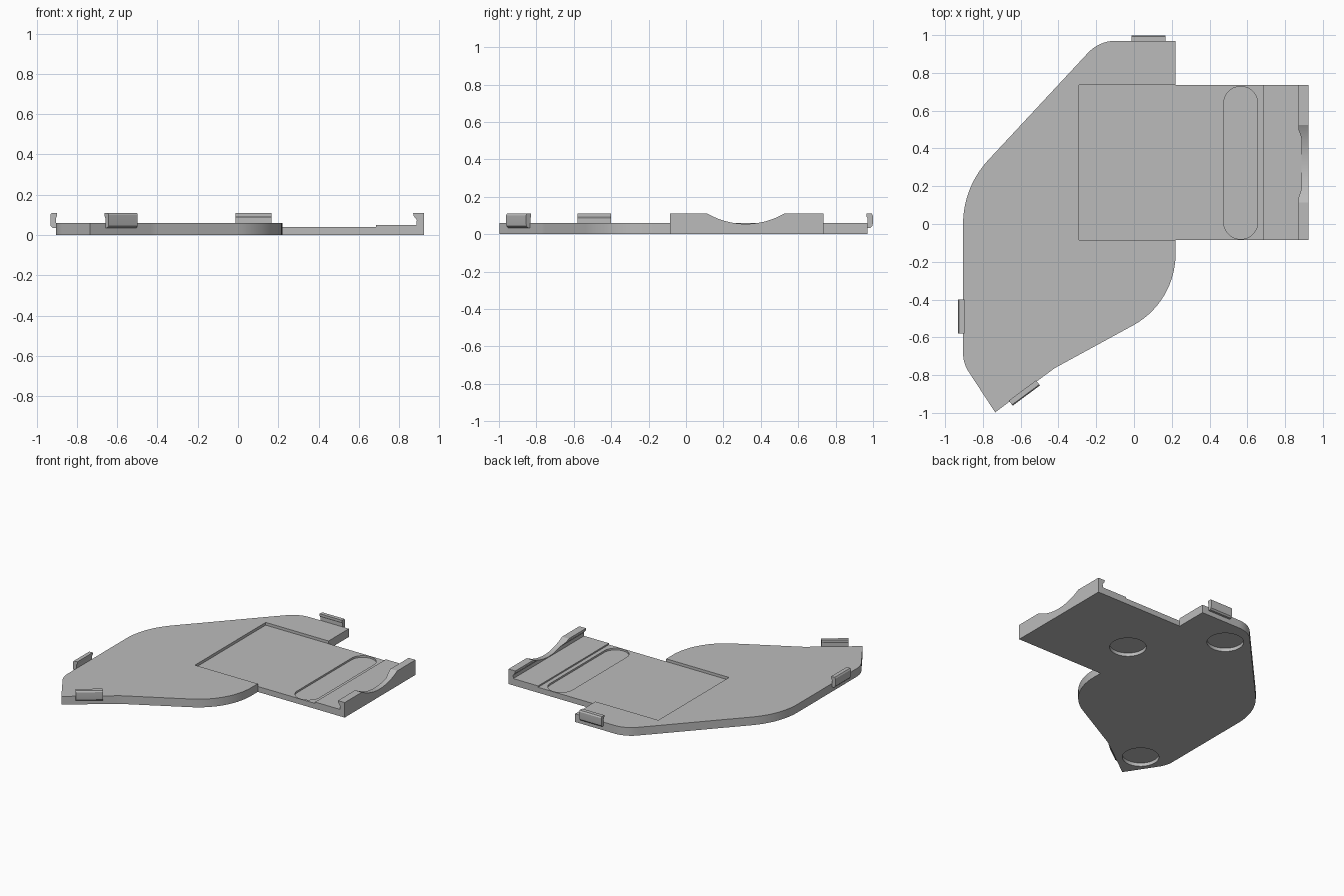
import bpy, bmesh, math
from mathutils import Vector, Matrix

if "Cube" in bpy.data.objects:
    bpy.data.objects.remove(bpy.data.objects["Cube"], do_unlink=True)

grey = bpy.data.materials.new("plain_grey")
grey.use_nodes = True
GREY = (0.5, 0.5, 0.5, 1)
grey.diffuse_color = GREY
grey.node_tree.nodes["Principled BSDF"].inputs["Base Color"].default_value = GREY


def prism(name, points, sweep):
    """Closed solid made by sweeping a flat outline along a vector."""
    bm = bmesh.new()
    face = bm.faces.new([bm.verts.new(p) for p in points])
    new = bmesh.ops.extrude_face_region(bm, geom=[face])["geom"]
    bmesh.ops.translate(bm, vec=sweep, verts=[v for v in new if isinstance(v, bmesh.types.BMVert)])
    bmesh.ops.recalc_face_normals(bm, faces=bm.faces)
    mesh = bpy.data.meshes.new(name)
    bm.to_mesh(mesh)
    bm.free()
    mesh.materials.append(grey)
    obj = bpy.data.objects.new(name, mesh)
    bpy.context.collection.objects.link(obj)
    return obj


def fillet(corners, steps=14):
    """Outline from (x, y, radius) corners, with true arcs."""
    out = []
    for i, (x, y, r) in enumerate(corners):
        p = Vector((x, y))
        if r == 0:
            out.append(p)
            continue
        a = (Vector(corners[i - 1][:2]) - p).normalized()
        b = (Vector(corners[(i + 1) % len(corners)][:2]) - p).normalized()
        half = a.angle(b) / 2
        centre = p + (a + b).normalized() * r / math.sin(half)
        start = p + a * r / math.tan(half) - centre
        end = p + b * r / math.tan(half) - centre
        turn = math.atan2(start.cross(end), start.dot(end))
        out += [centre + Matrix.Rotation(turn * k / steps, 2) @ start for k in range(steps + 1)]
    return out


def circle(r, n=48):
    return [(r * math.cos(math.tau * k / n), r * math.sin(math.tau * k / n)) for k in range(n)]


def combine(target, other, operation):
    mod = target.modifiers.new(operation, 'BOOLEAN')
    mod.operation, mod.solver, mod.object = operation, 'EXACT', other
    bpy.context.view_layer.objects.active = target
    bpy.ops.object.modifier_apply(modifier=mod.name)
    bpy.data.objects.remove(other, do_unlink=True)


def smooth(obj):
    bpy.ops.object.select_all(action='DESELECT')
    obj.select_set(True)
    bpy.context.view_layer.objects.active = obj
    bpy.ops.object.shade_smooth_by_angle(angle=math.radians(25))


Y0, Y1 = -0.085, 0.735      # tray sides
FLOOR = 0.04                # tray floor height

# Main plate
outline = fillet([(0.22, 0.97, 0), (-0.184, 0.97, 0.2), (-0.905, 0.195, 0.5),
                  (-0.905, -0.737, 0.18), (-0.735, -0.997, 0),
                  (-0.42, -0.763, 0.3), (0.22, -0.414, 0.43)])
plate = prism("base_plate", [(p.x, p.y, 0) for p in outline], (0, 0, 0.06))

# Sunken tray bed in the plate
bed = prism("bed_cutter", [(x, y, FLOOR) for x, y in
            [(-0.29, Y0), (0.5, Y0), (0.5, Y1), (-0.29, Y1)]], (0, 0, 0.1))
combine(plate, bed, 'DIFFERENCE')

# Tray extension with raised step and hooked end lip
section = [(0.1, 0), (0.925, 0), (0.925, 0.11), (0.87, 0.11), (0.872, 0.095),
           (0.888, 0.075), (0.886, 0.05), (0.685, 0.05), (0.685, FLOOR), (0.1, FLOOR)]
tray = prism("tray", [(x, Y0, z) for x, z in section], (0, Y1 - Y0, 0))

# Finger dip in the lip
dip = prism("dip_cutter", [(0.8, 0.32 + y, 0.465 + z) for y, z in circle(0.41, 120)], (0.3, 0, 0))
combine(tray, dip, 'DIFFERENCE')
combine(plate, tray, 'UNION')

# Rounded slot across the tray
slot = fillet([(0.475, -0.08, 0.0899), (0.655, -0.08, 0.0899),
               (0.655, 0.728, 0.0899), (0.475, 0.728, 0.0899)])
combine(plate, prism("slot_cutter", [(p.x, p.y, 0.027) for p in slot], (0, 0, 0.1)), 'DIFFERENCE')

# Round foot pockets underneath
for cx, cy in [(0.304, 0.3), (-0.15, 0.765), (-0.70, -0.766)]:
    pocket = prism("pocket_cutter", [(cx + x, cy + y, -0.05) for x, y in circle(0.122)], (0, 0, 0.075))
    combine(plate, pocket, 'DIFFERENCE')
smooth(plate)

# Snap clips on the rim: outward profile swept along the edge
clip = [(0, 0.034), (0.016, 0.034), (0.026, 0.044), (0.028, 0.06), (0.028, 0.1),
        (0.022, 0.11), (-0.006, 0.11), (-0.006, 0.095), (0, 0.085)]
for name, x, y, angle in [("back_clip", 0.0775, 0.971, 90), ("right_clip", -0.904, -0.49, 180),
                          ("front_clip", -0.587, -0.886, -53.4)]:
    obj = prism(name, [(u, -0.09, z) for u, z in clip], (0, 0.18, 0))
    obj.data.transform(Matrix.Translation((x, y, 0)) @ Matrix.Rotation(math.radians(angle), 4, 'Z'))
    smooth(obj)
